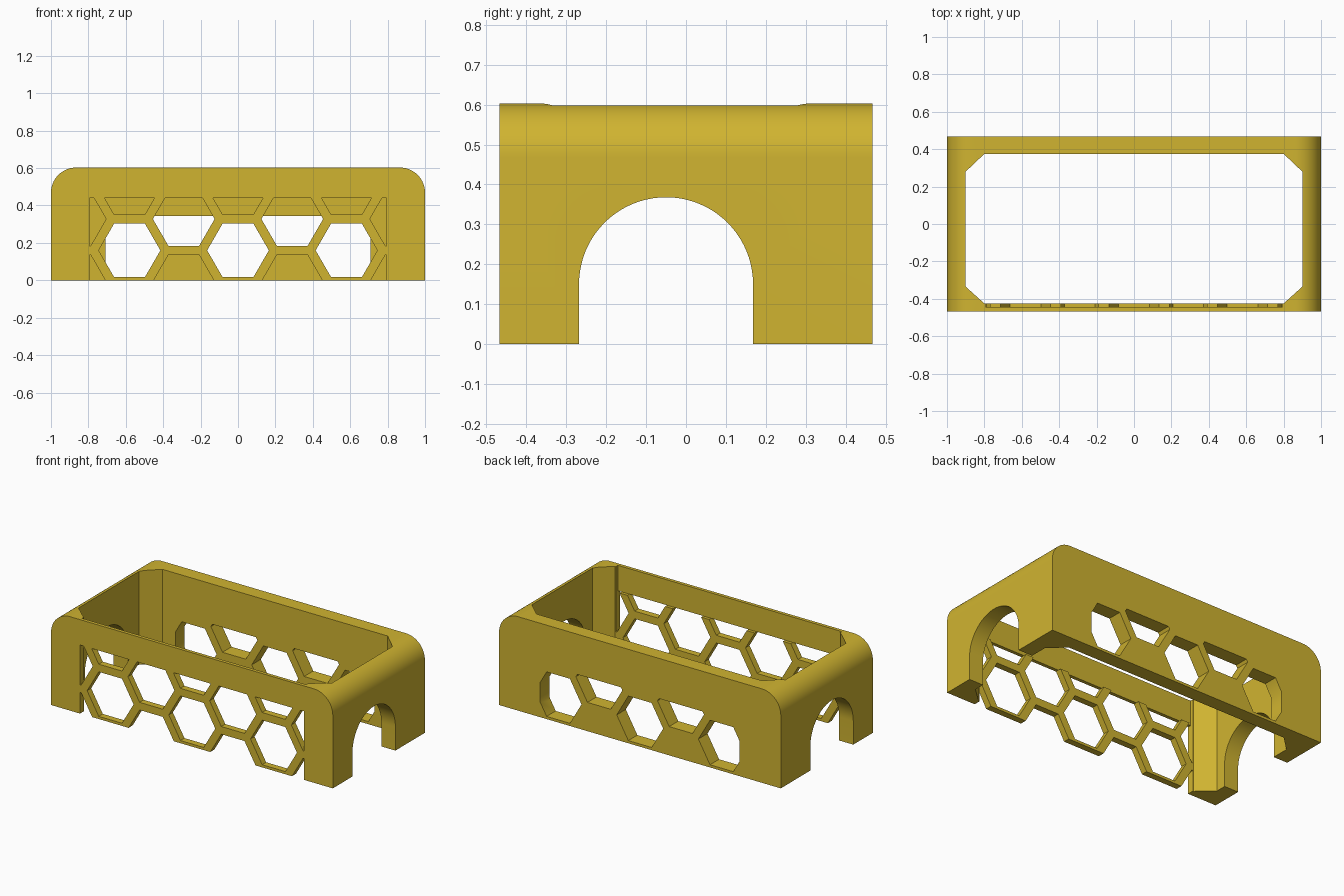
import bpy, bmesh, math
from mathutils import Vector

if "Cube" in bpy.data.objects:
    bpy.data.objects.remove(bpy.data.objects["Cube"])

mat = bpy.data.materials.new("mustard")
mat.diffuse_color = (0.63, 0.455, 0.03, 1)
mat.use_nodes = True
mat.node_tree.nodes["Principled BSDF"].inputs["Base Color"].default_value = mat.diffuse_color

# Axis maps: place a 2D profile point plus a depth in space
ALONG_X = lambda a, b, d: Vector((d, a, b))
ALONG_Y = lambda a, b, d: Vector((a, d, b))
ALONG_Z = lambda a, b, d: Vector((a, b, d))


def prisms(name, profiles, axis, lo, hi):
    """One object made of separate extruded closed profiles."""
    bm = bmesh.new()
    for pts in profiles:
        r0 = [bm.verts.new(axis(a, b, lo)) for a, b in pts]
        r1 = [bm.verts.new(axis(a, b, hi)) for a, b in pts]
        n = len(pts)
        bm.faces.new(r0)
        bm.faces.new(r1[::-1])
        for i in range(n):
            j = (i + 1) % n
            bm.faces.new((r0[j], r0[i], r1[i], r1[j]))
    bmesh.ops.recalc_face_normals(bm, faces=bm.faces)
    me = bpy.data.meshes.new(name)
    bm.to_mesh(me)
    bm.free()
    me.materials.append(mat)
    ob = bpy.data.objects.new(name, me)
    bpy.context.collection.objects.link(ob)
    return ob


def boolean(ob, tool, op='DIFFERENCE'):
    m = ob.modifiers.new("cut", 'BOOLEAN')
    m.operation, m.solver, m.object = op, 'EXACT', tool
    bpy.ops.object.select_all(action='DESELECT')
    bpy.context.view_layer.objects.active = ob
    ob.select_set(True)
    bpy.ops.object.modifier_apply(modifier=m.name)
    bpy.data.objects.remove(tool)


def rect(a0, a1, b0, b1):
    return [(a0, b0), (a1, b0), (a1, b1), (a0, b1)]


def arc(ca, cb, r, t0, t1, n):
    return [(ca + r * math.cos(math.radians(t0 + (t1 - t0) * i / n)),
             cb + r * math.sin(math.radians(t0 + (t1 - t0) * i / n))) for i in range(n + 1)]


def hexagon(col, row):
    """Honeycomb cell: odd columns are shifted up half a step."""
    ca, cb = col * 0.29, 0.16 + 0.335 * (row + 0.5 * (col % 2))
    return arc(ca, cb, 0.165, 0, 300, 5)


# Body shell with rounded upper ends
R, H = 0.135, 0.603
outline = [(-1, 0), (1, 0)] + arc(1 - R, H - R, R, 0, 90, 20) + arc(R - 1, H - R, R, 90, 180, 20)
body = prisms("body_shell", [outline], ALONG_Y, -0.467, 0.467)

# Open interior with chamfered corners and a thinner front wall
half = [(0.795, -0.445), (0.795, -0.425), (0.8, -0.425), (0.9, -0.335), (0.9, 0.28), (0.8, 0.375)]
inside = half + [(-x, y) for x, y in reversed(half)]
boolean(body, prisms("interior_cutter", [inside], ALONG_Z, -1, 2))

# Arched opening through both ends
arch = [(-0.268, -0.5), (0.168, -0.5)] + arc(-0.05, 0.15, 0.218, 0, 180, 40)
boolean(body, prisms("arch_cutter", [arch], ALONG_X, -2, 2))

# Front window
boolean(body, prisms("window_cutter", [rect(-0.795, 0.795, -0.5, 0.44)], ALONG_Y, -0.6, -0.435))

# Honeycomb vents in the back wall, trimmed to a rectangle
vents = prisms("vent_cutter", [hexagon(c, 0) for c in (-2, -1, 0, 1, 2)], ALONG_Y, 0.3, 0.6)
trim = prisms("vent_trim", [rect(-0.708, 0.708, -0.1, 0.345)], ALONG_Y, 0.2, 0.7)
boolean(vents, trim, 'INTERSECT')
boolean(body, vents)

# Honeycomb grille filling the front window
grille = prisms("front_grille", [rect(-0.795, 0.795, 0, 0.44)], ALONG_Y, -0.466, -0.425)
cells = [hexagon(c, r) for c in range(-3, 4) for r in (-1, 0, 1)]
boolean(grille, prisms("cell_cutter", cells, ALONG_Y, -0.6, -0.3))

# Smooth the curves, keep the edges sharp
for ob in (body, grille):
    bpy.ops.object.select_all(action='DESELECT')
    bpy.context.view_layer.objects.active = ob
    ob.select_set(True)
    bpy.ops.object.shade_smooth_by_angle(angle=math.radians(30))
